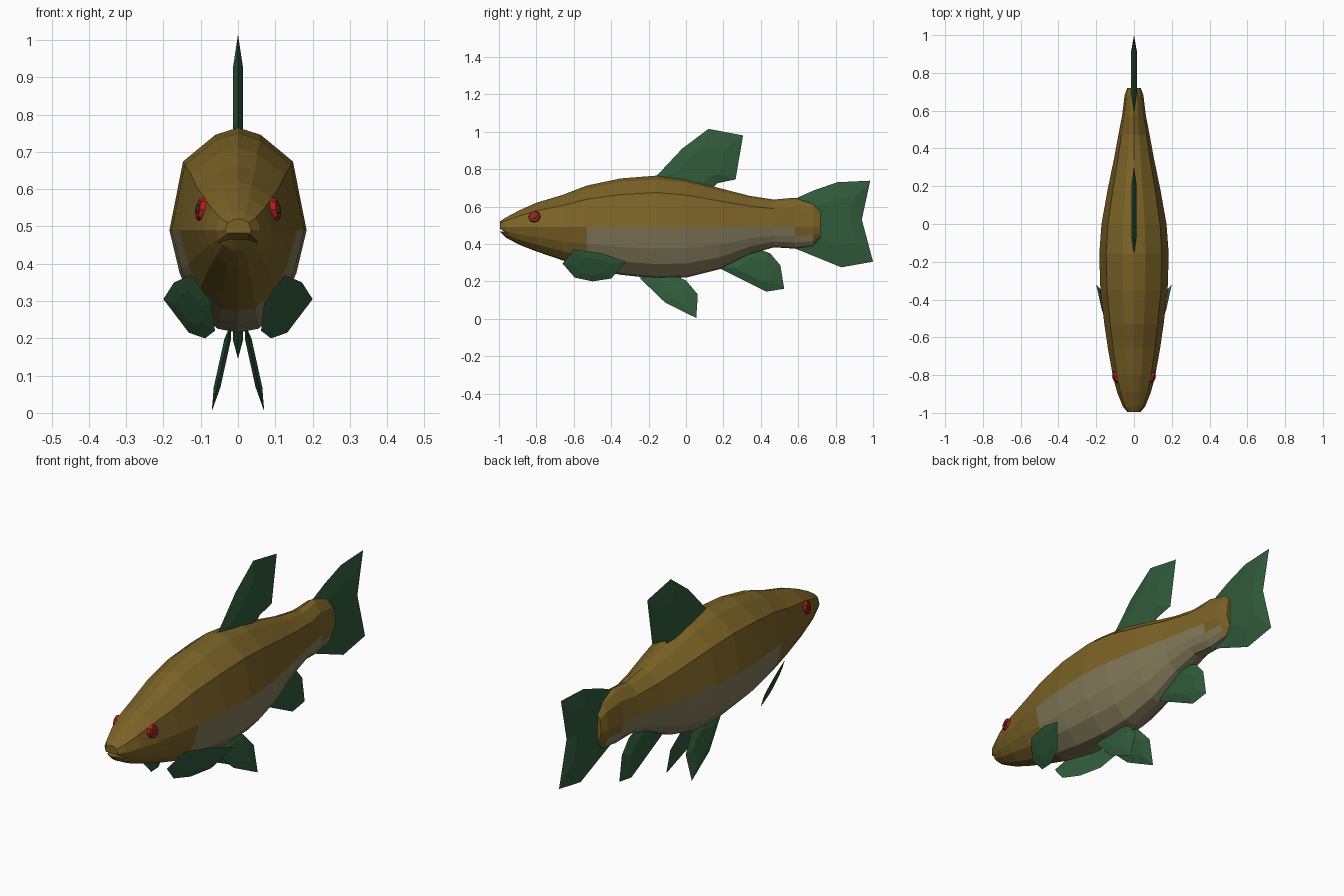
import bpy, bmesh
from mathutils import Vector

if "Cube" in bpy.data.objects:
    bpy.data.objects.remove(bpy.data.objects["Cube"])


def material(name, rgb):
    m = bpy.data.materials.new(name)
    m.use_nodes = True
    m.diffuse_color = (*rgb, 1)
    bsdf = m.node_tree.nodes["Principled BSDF"]
    bsdf.inputs["Base Color"].default_value = (*rgb, 1)
    bsdf.inputs["Roughness"].default_value = 0.8
    return m


OLIVE = material("olive scales", (0.2, 0.125, 0.02))
BELLY = material("pale belly", (0.23, 0.2, 0.105))
GREEN = material("green fin", (0.03, 0.105, 0.043))
RED = material("red iris", (0.42, 0.014, 0.008))
DARK = material("dark pupil", (0.08, 0.06, 0.03))


def finish(name, bm, *mats):
    bmesh.ops.recalc_face_normals(bm, faces=bm.faces)
    mesh = bpy.data.meshes.new(name)
    bm.to_mesh(mesh)
    bm.free()
    for m in mats:
        mesh.materials.append(m)
    ob = bpy.data.objects.new(name, mesh)
    bpy.context.collection.objects.link(ob)
    return ob


def loft(bm, rings):
    # Skin closed rings of points and cap both ends
    rows = [[bm.verts.new(p) for p in ring] for ring in rings]
    n = len(rows[0])
    for a, b in zip(rows, rows[1:]):
        for i in range(n):
            j = (i + 1) % n
            bm.faces.new((a[i], a[j], b[j], b[i]))
    bm.faces.new(rows[0])
    bm.faces.new(rows[-1])


# Body: half section (side, height) scaled along stations y, bottom, top, half width
MID = 0.49
half = [(0, 1), (0.33, 0.93), (0.8, 0.67), (1, 0), (0.85, -0.42), (0.65, -0.72), (0.3, -0.96), (0, -1)]
section = half + [(-x, h) for x, h in half[-2:0:-1]]
stations = [
    (-0.995, 0.465, 0.52, 0.035), (-0.965, 0.435, 0.54, 0.06), (-0.89, 0.395, 0.58, 0.09),
    (-0.8, 0.36, 0.62, 0.113), (-0.66, 0.312, 0.662, 0.138), (-0.53, 0.272, 0.712, 0.157),
    (-0.35, 0.235, 0.75, 0.178), (-0.16, 0.215, 0.765, 0.184), (0, 0.22, 0.745, 0.172),
    (0.18, 0.265, 0.698, 0.14), (0.34, 0.345, 0.657, 0.107), (0.47, 0.382, 0.637, 0.083),
    (0.58, 0.375, 0.647, 0.062), (0.68, 0.388, 0.62, 0.05), (0.72, 0.43, 0.585, 0.036),
]
rings = []
for y, low, top, w in stations:
    rings.append([(x * w, y, MID + h * ((top - MID) if h > 0 else (MID - low))) for x, h in section])
bm = bmesh.new()
loft(bm, rings)
for f in bm.faces:
    c = f.calc_center_median()
    f.material_index = int((c.z < MID and -0.53 < c.y < 0.58) or (c.z < 0.43 and 0.5 < c.y < 0.68))
body = finish("body", bm, OLIVE, BELLY)

# Mouth: arched wedge cut out of the snout
bm = bmesh.new()
wedge = []
for x in (-0.12, -0.06, -0.025, 0.025, 0.06, 0.12):
    drop = 0.025 * min(1, abs(x) / 0.06)
    wedge.append([(x, -1.03, 0.503 - drop), (x, -0.945, 0.477 - drop), (x, -1.03, 0.475 - drop)])
loft(bm, wedge)
cutter = finish("mouth_cutter", bm, OLIVE)
cutter.hide_render = True
mod = body.modifiers.new("mouth", 'BOOLEAN')
mod.operation = 'DIFFERENCE'
mod.solver = 'EXACT'
mod.object = cutter
bpy.context.view_layer.objects.active = body
bpy.ops.object.modifier_apply(modifier=mod.name)
bpy.data.objects.remove(cutter)


def fin(name, outline, thick, place=lambda y, z: 0.0):
    # Lens-like fin: thin rim with a thicker inner panel on each side
    bm = bmesh.new()
    n = len(outline)
    cy = sum(p[0] for p in outline) / n
    cz = sum(p[1] for p in outline) / n
    rim = [bm.verts.new((place(y, z), y, z)) for y, z in outline]
    for side in (-1, 1):
        panel = []
        for y, z in outline:
            py, pz = cy + (y - cy) * 0.55, cz + (z - cz) * 0.55
            panel.append(bm.verts.new((place(py, pz) + side * thick, py, pz)))
        for i in range(n):
            j = (i + 1) % n
            bm.faces.new((rim[i], rim[j], panel[j], panel[i]))
        bm.faces.new(panel)
    return finish(name, bm, GREEN)


# Fins on the centre line
fin("tail_fin", [(0.56, 0.385), (0.58, 0.64), (0.68, 0.685), (0.81, 0.73), (0.985, 0.738),
                 (0.94, 0.53), (1.0, 0.305), (0.83, 0.275)], 0.016)
fin("dorsal_fin", [(-0.17, 0.75), (-0.02, 0.91), (0.12, 1.015), (0.305, 0.98), (0.265, 0.745),
                   (0.17, 0.725), (0.1, 0.66), (-0.1, 0.68)], 0.014)
fin("anal_fin", [(0.16, 0.28), (0.34, 0.39), (0.45, 0.35), (0.505, 0.285), (0.525, 0.16),
                 (0.43, 0.145), (0.28, 0.22)], 0.014)

# Paired fins and eyes
for side, label in ((1, "left"), (-1, "right")):
    fin(label + "_pelvic_fin", [(-0.25, 0.22), (-0.11, 0.085), (0.055, 0.004), (0.063, 0.13), (0.0, 0.205),
                                (-0.08, 0.24)], 0.009,
        lambda y, z: side * (0.025 + (0.21 - z) * 0.22))
    fin(label + "_pectoral_fin", [(-0.66, 0.295), (-0.595, 0.22), (-0.5, 0.2), (-0.4, 0.215), (-0.32, 0.305),
                                  (-0.45, 0.35), (-0.6, 0.37)], 0.007,
        lambda y, z: side * (0.06 + (y + 0.6) * 0.37 + (z - 0.22) * 0.43))
    normal = Vector((side, -0.2, 0.17)).normalized()
    for part, radius, lift, mat in (("eye", 0.034, 0.0, RED), ("pupil", 0.015, 0.005, DARK)):
        bm = bmesh.new()
        bmesh.ops.create_cone(bm, cap_ends=True, segments=8, radius1=radius, radius2=radius * 0.8, depth=0.016)
        ob = finish(label + "_" + part, bm, mat)
        ob.rotation_mode = 'QUATERNION'
        ob.rotation_quaternion = normal.to_track_quat('Z', 'Y')
        ob.location = Vector((side * 0.1, -0.81, 0.545)) + normal * lift
